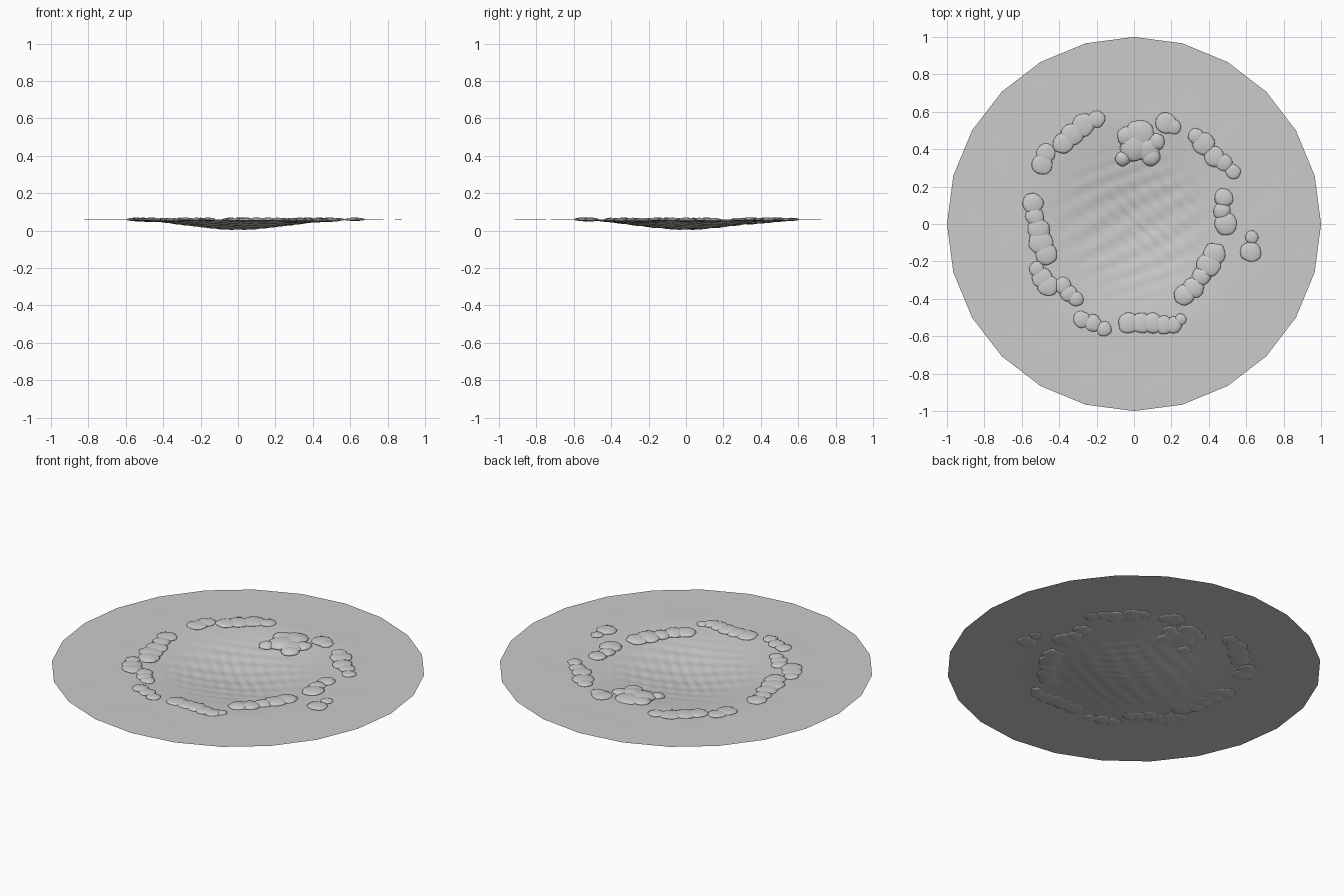
import bpy, bmesh, math, random
from mathutils import noise, Vector

if "Cube" in bpy.data.objects:
    bpy.data.objects.remove(bpy.data.objects["Cube"])

random.seed(4)
SEG, RINGS = 96, 60


def ground_z(x, y):
    # shallow basin inside a flat apron, with ripples in the middle
    r = math.hypot(x, y)
    t = min(r / 0.62, 1)
    z = 0.006 + 0.052 * (t * t * (3 - 2 * t)) ** 0.9
    fade = max(0, min(1, (0.47 - r) / 0.17))
    z += 0.0035 * fade * math.sin(52 * x + 2 * math.sin(9 * y)) * math.sin(62 * y + 25 * x)
    wobble = max(0, 1 - abs(r - 0.62) / 0.35)
    return max(0, z + 0.0025 * wobble * noise.noise(Vector((x * 5, y * 5, 3))))


def finish(bm, name):
    bmesh.ops.recalc_face_normals(bm, faces=bm.faces)
    me = bpy.data.meshes.new(name)
    bm.to_mesh(me)
    bm.free()
    ob = bpy.data.objects.new(name, me)
    bpy.context.collection.objects.link(ob)
    for p in me.polygons:
        p.use_smooth = True
    return ob


# Ground sheet: disc of rings with a 24-sided rim
bm = bmesh.new()
centre = bm.verts.new((0, 0, ground_z(0, 0)))
prev = None
side = 2 * math.pi / 24
for i in range(1, RINGS + 1):
    ring = []
    for j in range(SEG):
        a = 2 * math.pi * j / SEG
        r = i / RINGS * math.cos(side / 2) / math.cos(a % side - side / 2)
        x, y = r * math.cos(a), r * math.sin(a)
        ring.append(bm.verts.new((x, y, ground_z(x, y))))
    for j in range(SEG):
        k = (j + 1) % SEG
        if prev:
            bm.faces.new((prev[j], ring[j], ring[k], prev[k]))
        else:
            bm.faces.new((centre, ring[j], ring[k]))
    prev = ring
for f in bm.faces:
    f.normal_update()
    if f.normal.z < 0:
        f.normal_flip()
finish(bm, "crater_ground")

# Boulder groups round the basin: x, y, radius
GROUPS = {
    "boulders_back_left": [(-.49, .32, .055), (-.47, .38, .05), (-.38, .43, .055),
                           (-.33, .48, .06), (-.27, .53, .06), (-.2, .56, .045)],
    "boulders_back": [(.03, .48, .075), (-.04, .47, .05), (0, .41, .075), (.07, .4, .065),
                      (.12, .44, .045), (-.06, .35, .04), (.09, .36, .05),
                      (.17, .54, .055), (.21, .52, .04)],
    "boulders_back_right": [(.33, .47, .04), (.37, .43, .06), (.43, .36, .055), (.48, .33, .045),
                            (.53, .28, .04)],
    "boulders_right": [(.48, .14, .05), (.47, .07, .045), (.49, 0, .06)],
    "boulders_outlier": [(.63, -.07, .035), (.625, -.15, .055)],
    "boulders_front_right": [(.43, -.16, .06), (.4, -.22, .065), (.36, -.28, .05),
                             (.32, -.34, .055), (.27, -.38, .055)],
    "boulders_front": [(-.03, -.53, .055), (.04, -.53, .055), (.1, -.53, .055),
                       (.16, -.54, .05), (.21, -.54, .045), (.25, -.51, .03)],
    "boulders_front_left": [(-.28, -.51, .045), (-.22, -.53, .045), (-.16, -.56, .04)],
    "boulders_left": [(-.54, .11, .055), (-.53, .04, .05), (-.51, -.03, .06),
                      (-.5, -.1, .065), (-.47, -.16, .06)],
    "boulders_left_low": [(-.52, -.24, .04), (-.49, -.29, .055), (-.46, -.33, .055),
                          (-.38, -.33, .045), (-.35, -.37, .045), (-.31, -.4, .04)],
}
for name, blobs in GROUPS.items():
    bm = bmesh.new()
    for x, y, r in blobs:
        verts = bmesh.ops.create_icosphere(bm, subdivisions=3, radius=1)["verts"]
        z0 = ground_z(x, y) + 0.002
        top = min(0.071 - z0, 0.024) * random.uniform(0.85, 1)
        for v in verts:
            n = 1 + 0.13 * noise.noise(v.co * 1.6 + Vector((x, y, r)) * 40)
            c = v.co
            px, py = x + c.x * r * n, y + c.y * r * n
            # flattened dome whose underside rests in the slope
            h = c.z * (top if c.z > 0 else 0.007)
            v.co = (px, py, max(0, h + 0.5 * (z0 + ground_z(px, py))))
    finish(bm, name)
